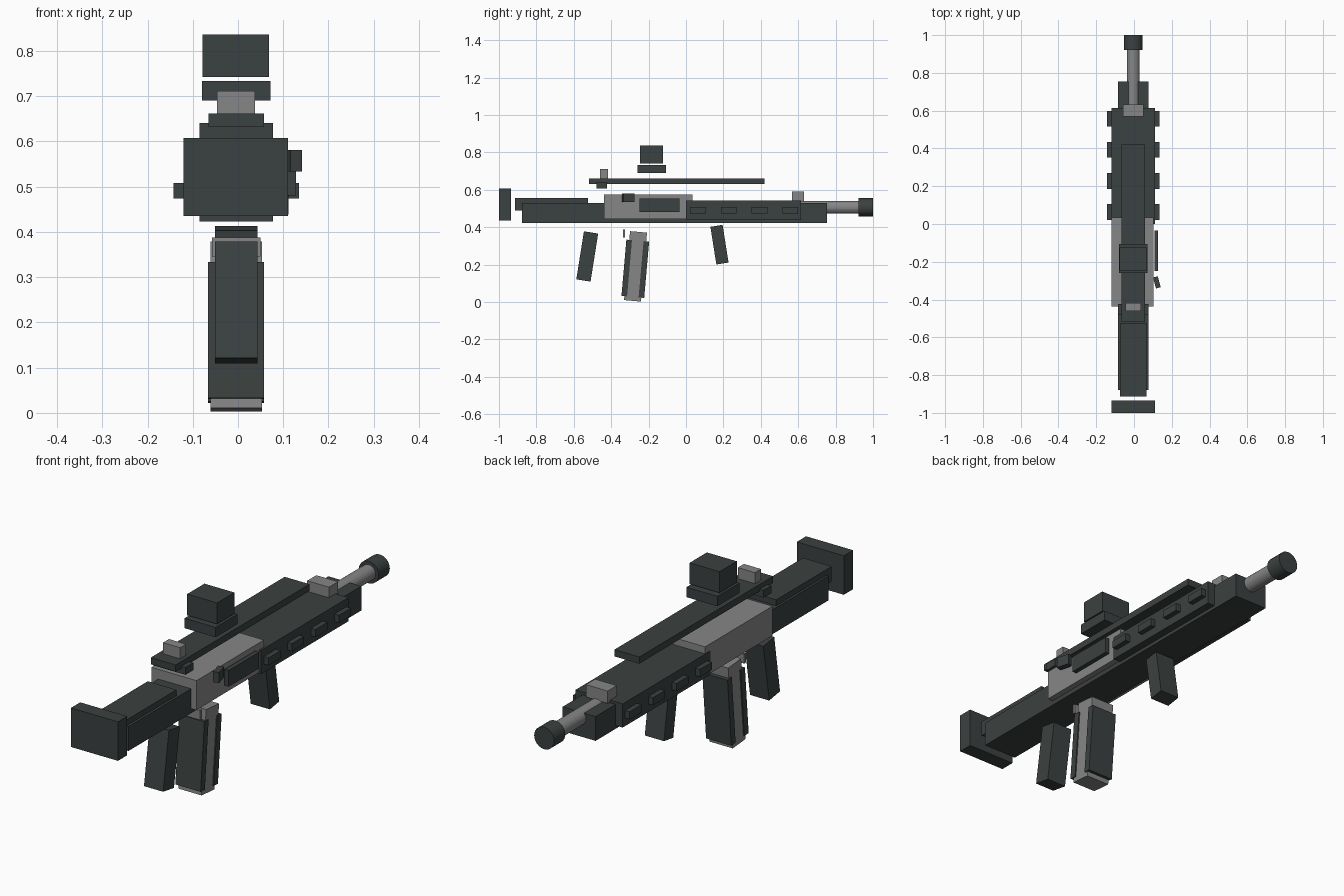
import bpy, bmesh, math
from mathutils import Matrix, Vector

if "Cube" in bpy.data.objects:
    bpy.data.objects.remove(bpy.data.objects["Cube"])

CX = -0.004  # lateral centre of the main assembly


def material(name, rgb):
    m = bpy.data.materials.new(name)
    m.diffuse_color = (*rgb, 1.0)
    m.use_nodes = True
    m.node_tree.nodes["Principled BSDF"].inputs["Base Color"].default_value = m.diffuse_color
    return m


DARK = material("dark gunmetal", (0.044, 0.053, 0.052))
GREY = material("mid grey", (0.24, 0.24, 0.24))


def finish(name, bm, mat):
    mesh = bpy.data.meshes.new(name)
    bm.to_mesh(mesh)
    bm.free()
    mesh.materials.append(mat)
    obj = bpy.data.objects.new(name, mesh)
    bpy.context.collection.objects.link(obj)
    return obj


def box(name, mat, x, y, z, tilt=0.0, yaw=0.0, offset=(0, 0, 0)):
    """Box from (min, max) ranges, turned about its centre (less offset)."""
    ctr = Vector([(r[0] + r[1]) / 2 for r in (x, y, z)])
    size = [r[1] - r[0] for r in (x, y, z)]
    bm = bmesh.new()
    bmesh.ops.create_cube(bm, size=1, matrix=Matrix.Translation(offset) @ Matrix.Diagonal((*size, 1)))
    obj = finish(name, bm, mat)
    obj.location = ctr
    obj.rotation_euler = (math.radians(tilt), 0, math.radians(yaw))
    return obj


def around(c, size):
    return (c - size / 2, c + size / 2)


def tube(name, mat, r, y0, y1, z):
    bm = bmesh.new()
    bmesh.ops.create_cone(bm, cap_ends=True, segments=24, radius1=r, radius2=r, depth=y1 - y0)
    obj = finish(name, bm, mat)
    obj.location = (CX, (y0 + y1) / 2, z)
    obj.rotation_euler = (math.pi / 2, 0, 0)


# Stock and main body
box("butt_plate", DARK, (-0.12, 0.111), (-1.0, -0.935), (0.435, 0.608))
box("cheek_rest", DARK, (-0.075, 0.066), (-0.914, -0.525 + 0.0), (0.49, 0.557))
box("cheek_rest_front", DARK, (-0.075, 0.066), (-0.525, -0.43), (0.49, 0.53))
box("lower_body", DARK, (-0.085, 0.077), (-0.878, 0.755), (0.423, 0.531))
box("receiver", GREY, (-0.118, 0.103), (-0.438, 0.035), (0.443, 0.574))
box("handguard", DARK, (-0.12, 0.112), (0.0, 0.615), (0.438, 0.543))

# Handguard side ribs
for i in range(4):
    y = around(0.064 + i * 0.1645, 0.084)
    for side, x in (("right", (0.10, 0.135)), ("left", (-0.143, -0.108))):
        box(f"rib_{side}_{i + 1}", DARK, x, y, (0.474, 0.508))

# Ejection cover and charging handle
box("ejection_cover", DARK, (0.108, 0.128), (-0.248, -0.034), (0.481, 0.553))
box("charging_handle", DARK, around(0.121, 0.026), around(-0.309, 0.06), (0.534, 0.581), yaw=15)

# Barrel
tube("barrel", GREY, 0.034, 0.35, 0.95, 0.507)
tube("muzzle", DARK, 0.049, 0.922, 1.0, 0.507)

# Rail, sights and optic
box("top_rail", DARK, (-0.065, 0.057), (-0.518, 0.42), (0.632, 0.662))
box("rail_mount", DARK, (-0.085, 0.077), (-0.478, -0.423), (0.608, 0.641))
box("rear_sight", GREY, (-0.046, 0.038), (-0.46, -0.418), (0.66, 0.711))
box("front_sight", GREY, (-0.058, 0.049), (0.568, 0.632), (0.535, 0.59))
box("optic_base", DARK, (-0.08, 0.072), (-0.26, -0.106), (0.69, 0.734))
box("optic", DARK, (-0.078, 0.069), (-0.245, -0.124), (0.742, 0.836))

# Grips
box("rear_grip", DARK, (-0.051, 0.043), around(-0.528, 0.077), around(0.244, 0.26), tilt=-9)
box("front_grip", DARK, (-0.051, 0.043), around(0.179, 0.066), around(0.307, 0.204), tilt=9)

# Magazine with front and back plates sharing its tilt
my, mz, tilt = -0.27, 0.191, -5
box("magazine", GREY, (-0.061, 0.053), around(my, 0.091), around(mz, 0.37), tilt=tilt)
for name, s in (("front", 1), ("back", -1)):
    box(f"magazine_plate_{name}", DARK, (-0.066, 0.058), around(my, 0.03), around(mz, 0.302),
        tilt=tilt, offset=(0, s * 0.046, -0.013))
box("magazine_catch", GREY, (-0.058, 0.05), (-0.337, -0.325), (0.346, 0.388))
